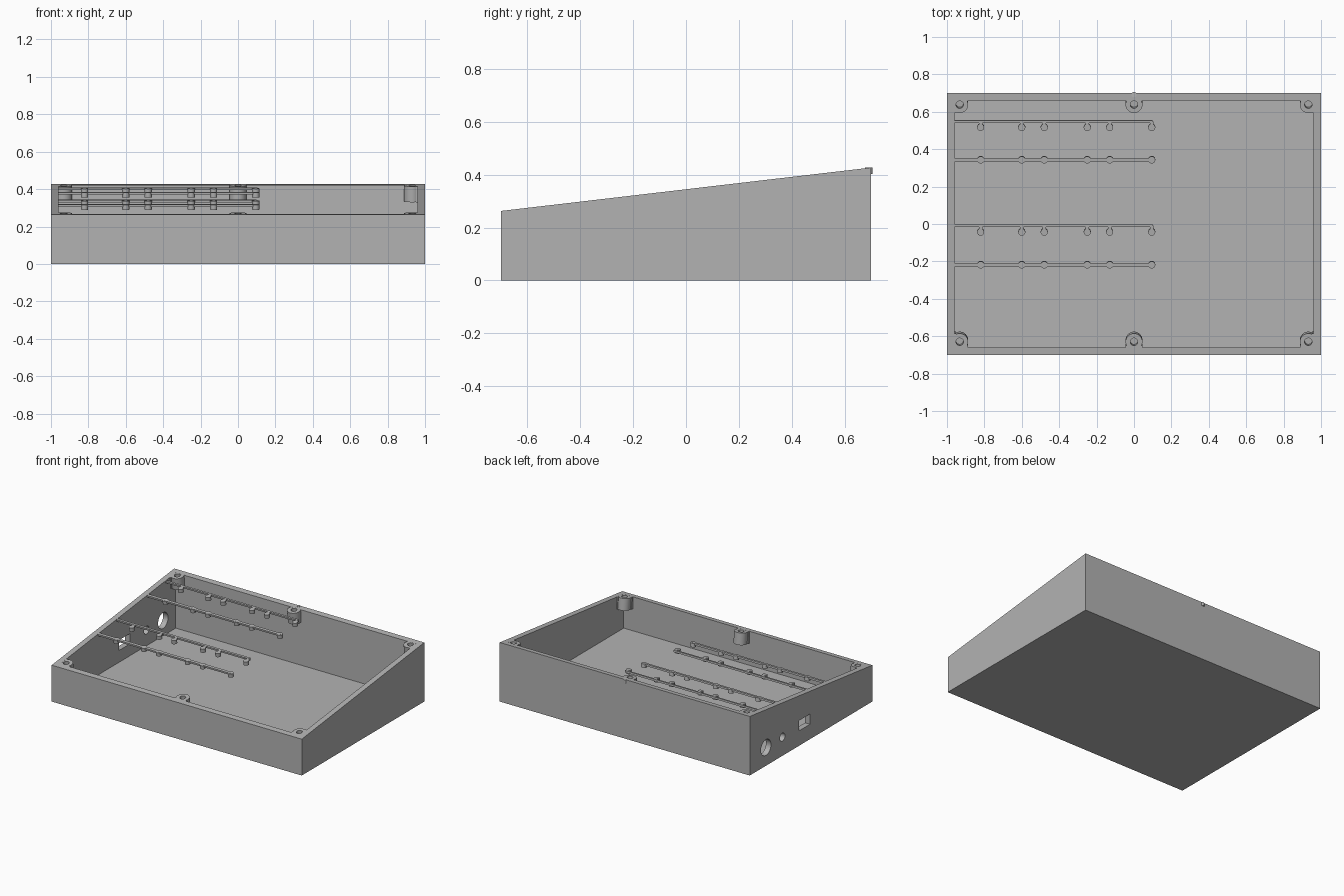
import bpy, bmesh, math
from mathutils import Matrix, Vector

cube = bpy.data.objects.get("Cube")
if cube:
    bpy.data.objects.remove(cube)

FRONT_H, BACK_H, HALF_Y, WALL, FLOOR = 0.263, 0.427, 0.70, 0.04, 0.022
SLOPE = math.atan2(BACK_H - FRONT_H, 2 * HALF_Y)

grey = bpy.data.materials.new("plain_grey")
grey.use_nodes = True
grey.diffuse_color = (0.45, 0.45, 0.45, 1)
grey.node_tree.nodes["Principled BSDF"].inputs["Base Color"].default_value = (0.45, 0.45, 0.45, 1)


def rim(y):
    """Height of the sloping rim plane."""
    return FRONT_H + (y + HALF_Y) * math.tan(SLOPE)


def on_slope(x, y, drop=0.0):
    """Frame whose z axis is square to the rim plane."""
    return Matrix.Translation((x, y, rim(y) - drop)) @ Matrix.Rotation(SLOPE, 4, 'X')


def add_box(bm, frame, lo, hi):
    lo, hi = Vector(lo), Vector(hi)
    m = frame @ Matrix.Translation((lo + hi) / 2) @ Matrix.Diagonal((*(hi - lo), 1))
    bmesh.ops.create_cube(bm, size=1, matrix=m)


def add_cylinder(bm, frame, r, z0, z1, sides=32):
    bmesh.ops.create_cone(bm, cap_ends=True, segments=sides, radius1=r, radius2=r, depth=z1 - z0,
                          matrix=frame @ Matrix.Translation((0, 0, (z0 + z1) / 2)))


def add_wedge(bm, hx, hy, z0, lift=0.0):
    """Block with a flat bottom and a top on the rim plane."""
    result = bmesh.ops.create_cube(bm, size=2)
    for v in result["verts"]:
        y = v.co.y * hy
        v.co = (v.co.x * hx, y, rim(y) + lift if v.co.z > 0 else z0)


def finish(bm, name, helper=False):
    mesh = bpy.data.meshes.new(name)
    bm.to_mesh(mesh)
    bm.free()
    ob = bpy.data.objects.new(name, mesh)
    bpy.context.collection.objects.link(ob)
    mesh.materials.append(grey)
    if helper:
        ob.hide_render = True
        ob.display_type = 'WIRE'
        ob.hide_set(True)
    else:
        bpy.context.view_layer.objects.active = ob
        ob.select_set(True)
        bpy.ops.object.shade_smooth_by_angle(angle=math.radians(30))
        ob.select_set(False)
    return ob


def cut(ob, cutter):
    mod = ob.modifiers.new("cut_" + cutter.name, 'BOOLEAN')
    mod.operation, mod.solver, mod.object = 'DIFFERENCE', 'EXACT', cutter


# Sloping case, hollowed out
bm = bmesh.new()
add_wedge(bm, 1, HALF_Y, 0)
case = finish(bm, "case")
bm = bmesh.new()
add_wedge(bm, 1 - WALL, HALF_Y - WALL, FLOOR, lift=0.1)
cut(case, finish(bm, "cavity_cutter", True))

# Openings in the side wall: two round sockets and a rectangular one
bm = bmesh.new()
for y, z, r in ((0.515, 0.132, 0.057), (0.327, 0.135, 0.029)):
    side = Matrix.Translation((-0.98, y, z)) @ Matrix.Rotation(math.pi / 2, 4, 'Y')
    add_cylinder(bm, side, r, -0.05, 0.05, 48)
add_box(bm, Matrix.Translation((-0.98, 0.074, 0.145)), (-0.05, -0.062, -0.037), (0.05, 0.062, 0.037))
cut(case, finish(bm, "socket_cutter", True))

# Screw bosses square to the rim, webbed into the nearest walls
BOSS_R = 0.045
spots = [(x, y) for x in (-0.932, 0, 0.932) for y in (-0.63, 0.638)]
bm = bmesh.new()
for x, y in spots:
    add_cylinder(bm, on_slope(x, y), 0.02, -0.055, 0.05, 24)
screw_holes = finish(bm, "screw_hole_cutter", True)
cut(case, screw_holes)
for x, y in spots:
    frame = on_slope(x, y, 0.0005)
    bm = bmesh.new()
    add_cylinder(bm, frame, BOSS_R, -0.085, 0)
    boss = finish(bm, "screw_boss")
    cut(boss, screw_holes)
    bm = bmesh.new()
    reach = math.copysign(0.04, y)
    ys = sorted((math.copysign(0.021, y), reach))
    add_box(bm, frame, (-BOSS_R, ys[0], -0.085), (BOSS_R, ys[1], 0))
    if x:
        xs = sorted((math.copysign(0.021, x), math.copysign(0.05, x)))
        add_box(bm, frame, (xs[0], -BOSS_R, -0.085), (xs[1], BOSS_R, 0))
    finish(bm, "boss_web")

# Small nub on the back wall beside the middle boss
bm = bmesh.new()
add_cylinder(bm, Matrix.Translation((0, 0.692, 0)), 0.014, 0.402, BACK_H, 16)
finish(bm, "back_nub")

# Slim rails reaching in from the side wall, with round pegs
PEGS = (-0.82, -0.6, -0.48, -0.25, -0.13, 0.095)
for y, half_width, peg_offset in ((0.547, 0.007, -0.031), (0.342, 0.01, 0),
                                  (-0.009, 0.008, -0.035), (-0.219, 0.01, 0)):
    frame = on_slope(0, y, 0.001)
    bm = bmesh.new()
    add_box(bm, frame, (-0.97, -half_width, -0.013), (0.1, half_width, 0))
    for x in PEGS:
        peg = frame @ Matrix.Translation((x, peg_offset, 0))
        add_cylinder(bm, peg, 0.019, -0.028, -0.0005, 24)
        if peg_offset:
            add_box(bm, peg, (-0.01, 0, -0.013), (0.01, -peg_offset, -0.0005))
    finish(bm, "peg_rail")
